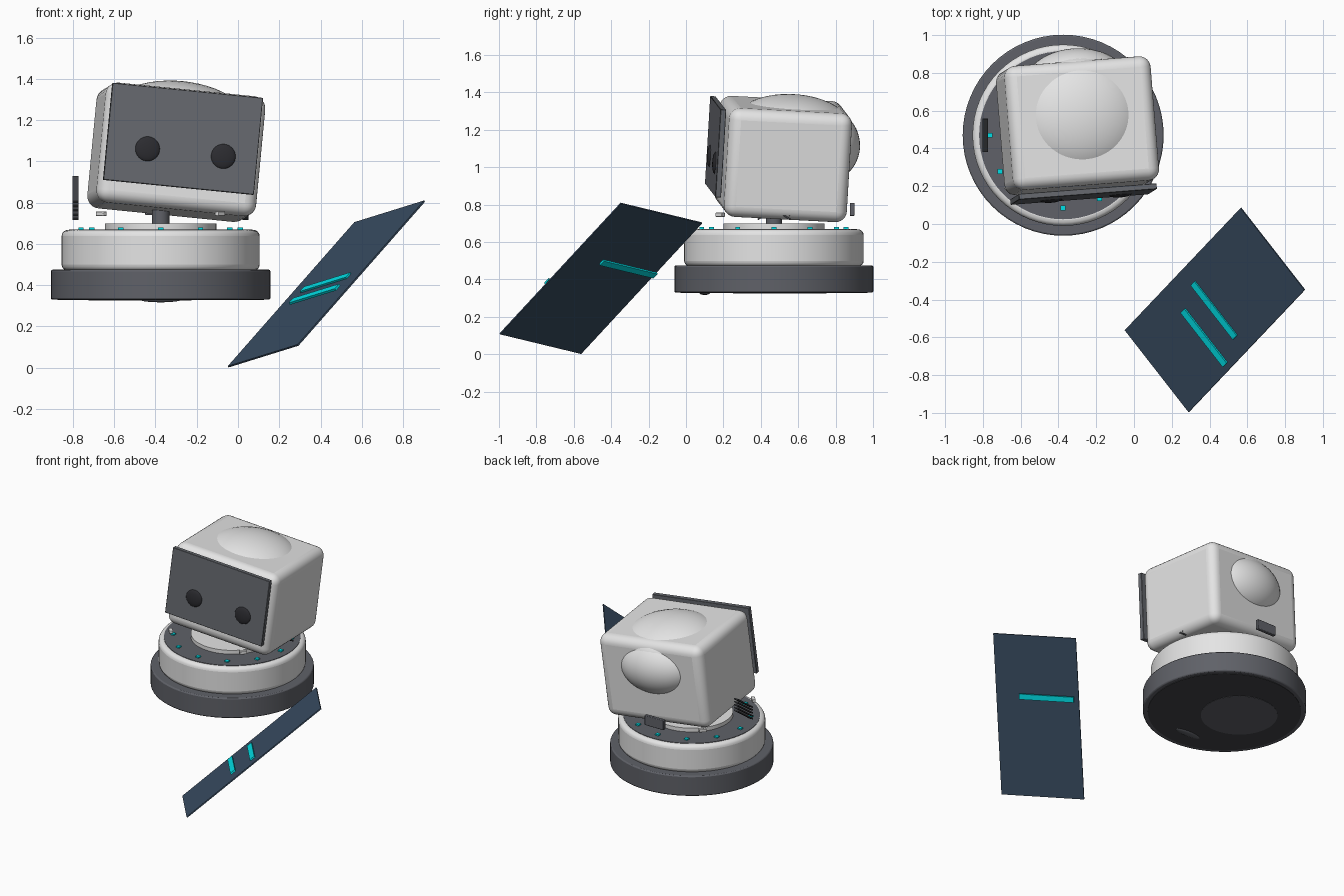
import bpy
import bmesh
from math import radians, cos, sin, pi
from mathutils import Matrix, Vector, Euler

if "Cube" in bpy.data.objects:
    bpy.data.objects.remove(bpy.data.objects["Cube"], do_unlink=True)


def material(name, rgb):
    m = bpy.data.materials.new(name)
    m.use_nodes = True
    m.diffuse_color = (*rgb, 1)
    bsdf = next(n for n in m.node_tree.nodes if n.type == 'BSDF_PRINCIPLED')
    bsdf.inputs["Base Color"].default_value = (*rgb, 1)
    return m


SHELL = material("light shell", (0.78, 0.78, 0.78))
GREY = material("dark grey", (0.115, 0.12, 0.138))
PLATE = material("face grey", (0.135, 0.143, 0.16))
CHARCOAL = material("charcoal", (0.055, 0.057, 0.064))
BLACK = material("black", (0.025, 0.025, 0.03))
CYAN = material("cyan light", (0.0, 0.76, 0.82))
NAVY = material("navy cells", (0.04, 0.072, 0.12))


def finish(name, bm, mat, place, bevel=0, segments=3):
    mesh = bpy.data.meshes.new(name)
    bm.to_mesh(mesh)
    bm.free()
    mesh.materials.append(mat)
    ob = bpy.data.objects.new(name, mesh)
    bpy.context.collection.objects.link(ob)
    ob.matrix_world = place
    if bevel:
        mod = ob.modifiers.new("rounded edges", 'BEVEL')
        mod.width = bevel
        mod.segments = segments
        mod.limit_method = 'ANGLE'
    bpy.ops.object.select_all(action='DESELECT')
    ob.select_set(True)
    bpy.context.view_layer.objects.active = ob
    bpy.ops.object.shade_smooth_by_angle(angle=radians(35))
    return ob


def box(name, size, mat, place, bevel=0, segments=3):
    bm = bmesh.new()
    bmesh.ops.create_cube(bm, size=1)
    bmesh.ops.scale(bm, vec=size, verts=bm.verts)
    return finish(name, bm, mat, place, bevel, segments)


def disc(name, radius, z0, z1, mat, bevel=0, segments=3, shift=(0, 0)):
    bm = bmesh.new()
    bmesh.ops.create_cone(bm, cap_ends=True, segments=64, radius1=radius,
                          radius2=radius, depth=z1 - z0)
    return finish(name, bm, mat, base @ at(*shift, (z0 + z1) / 2), bevel, segments)


def ellipsoid(name, radii, mat, place):
    bm = bmesh.new()
    bmesh.ops.create_uvsphere(bm, u_segments=48, v_segments=24, radius=1)
    bmesh.ops.scale(bm, vec=radii, verts=bm.verts)
    return finish(name, bm, mat, place)


def at(x, y, z):
    return Matrix.Translation((x, y, z))


# Round base, standing around its own axis
base = at(-0.375, 0.47, 0)
disc("bumper_ring", 0.532, 0.33, 0.475, GREY, 0.008, 2)
disc("base_body", 0.48, 0.47, 0.668, SHELL, 0.03, 4)
disc("deck", 0.445, 0.66, 0.671, GREY)
disc("pedestal", 0.27, 0.665, 0.698, SHELL)
disc("neck", 0.043, 0.69, 0.85, GREY)
disc("underside_plate", 0.5, 0.327, 0.34, CHARCOAL)
disc("underside_hatch", 0.25, 0.325, 0.335, GREY, shift=(-0.1, 0.03))
ellipsoid("caster", (0.1, 0.03, 0.013), GREY, base @ at(0, -0.37, 0.33))

# Ring of deck lights
for i in range(12):
    a = i * pi / 6
    box("deck_light", (0.026, 0.026, 0.012), CYAN,
        base @ at(0.386 * cos(a), 0.386 * sin(a), 0.674))

# Clips on the diagonals
for i in range(4):
    turn = Matrix.Rotation(pi / 4 + i * pi / 2, 4, 'Z')
    box("deck_clip", (0.025, 0.05, 0.022), SHELL,
        base @ turn @ at(0.407, 0, 0.746), 0.003, 2)

# Sloping louvres on both sides
for half_turn in (0, pi):
    for i in range(5):
        box("louvre_slat", (0.03, 0.21, 0.009), CHARCOAL,
            base @ Matrix.Rotation(half_turn, 4, 'Z')
            @ at(-0.412, 0, 0.781 + 0.021 * i) @ Matrix.Rotation(radians(35), 4, 'X'))

# Rear port
box("rear_port", (0.15, 0.025, 0.07), GREY, base @ at(0, 0.418, 0.775), 0.004, 2)

# Tilted head with face plate, eyes and domes
head = at(-0.299, 0.52, 1.044) @ Euler(
    (radians(-3), radians(5.7), radians(4.4))).to_matrix().to_4x4()
box("head", (0.78, 0.66, 0.585), SHELL, head, 0.06, 6)
box("face_plate", (0.735, 0.03, 0.472), PLATE, head @ at(-0.002, -0.366, 0.046), 0.002, 1)
for side in (-1, 1):
    ellipsoid("eye", (0.06, 0.016, 0.06), BLACK,
              head @ at(0.015 + 0.185 * side, -0.379, -0.02))
ellipsoid("top_dome", (0.335, 0.32, 0.17), SHELL, head @ at(0, 0.04, 0.178))
ellipsoid("back_dome", (0.28, 0.19, 0.198), SHELL, head @ at(0, 0.216, 0.085))

# Separate tilted solar panel with light bars
u = Vector((0.335, -0.43, 0.104)).normalized()
v = Vector((0.61, 0.643, 0.694)).normalized()
n = u.cross(v).normalized()
v = n.cross(u)
panel = at(0.4285, -0.455, 0.406) @ Matrix((u, v, n)).transposed().to_4x4()
box("solar_panel", (0.56, 1.132, 0.008), NAVY, panel)
for step in (-1, 0, 1):
    lift = -0.035 * step if step else 0.007
    box("light_bar", (0.37, 0.038, 0.012), CYAN,
        panel @ at(-0.07 * step, 0.146 * step, lift))
